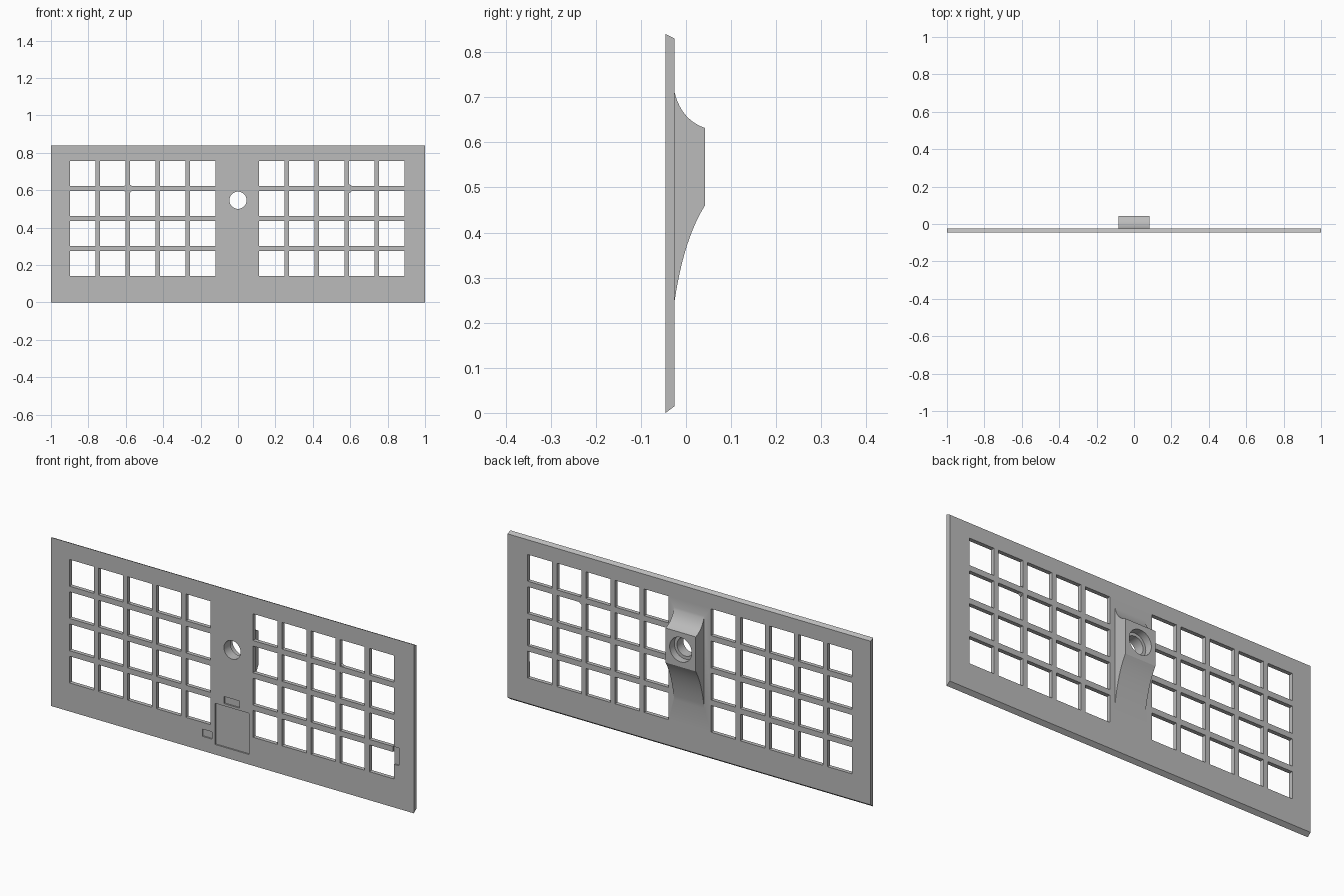
import bpy, bmesh, math
from mathutils import Matrix, Vector

if "Cube" in bpy.data.objects:
    bpy.data.objects.remove(bpy.data.objects["Cube"])

FRONT, BACK, BOSS = -0.045, -0.025, 0.042
HEIGHT = 0.84

grey = bpy.data.materials.new("plain grey")
grey.use_nodes = True
grey.diffuse_color = (0.5, 0.5, 0.5, 1)
grey.node_tree.nodes["Principled BSDF"].inputs["Base Color"].default_value = (0.5, 0.5, 0.5, 1)


def finish(name, bm):
    bmesh.ops.recalc_face_normals(bm, faces=bm.faces)
    mesh = bpy.data.meshes.new(name)
    bm.to_mesh(mesh)
    bm.free()
    mesh.materials.append(grey)
    obj = bpy.data.objects.new(name, mesh)
    bpy.context.collection.objects.link(obj)
    return obj


def extrude_profile(name, points, half_width):
    """Extrude a closed (y, z) outline along x."""
    bm = bmesh.new()
    face = bm.faces.new([bm.verts.new((-half_width, y, z)) for y, z in points])
    new = bmesh.ops.extrude_face_region(bm, geom=[face])["geom"]
    bmesh.ops.translate(bm, vec=(2 * half_width, 0, 0),
                        verts=[v for v in new if isinstance(v, bmesh.types.BMVert)])
    return finish(name, bm)


def add_box(bm, x0, x1, y0, y1, z0, z1):
    mat = Matrix.Translation(((x0 + x1) / 2, (y0 + y1) / 2, (z0 + z1) / 2))
    bmesh.ops.create_cube(bm, size=1, matrix=mat @ Matrix.Diagonal((x1 - x0, y1 - y0, z1 - z0, 1)))


def add_cylinder(bm, x, z, radius, y0, y1, sides):
    mat = Matrix.Translation((x, (y0 + y1) / 2, z)) @ Matrix.Rotation(math.pi / 2, 4, "X")
    bmesh.ops.create_cone(bm, cap_ends=True, segments=sides, radius1=radius, radius2=radius,
                          depth=y1 - y0, matrix=mat)


def combine(target, tool, operation):
    tool.hide_render = True
    mod = target.modifiers.new(operation.lower(), "BOOLEAN")
    mod.operation, mod.solver, mod.object = operation, "EXACT", tool
    bpy.context.view_layer.objects.active = target
    bpy.ops.object.modifier_apply(modifier=mod.name)
    bpy.data.objects.remove(tool)


def curve(a, b, c, steps=12):
    a, b, c = Vector(a), Vector(b), Vector(c)
    for i in range(steps + 1):
        t = i / steps
        yield tuple(a * (1 - t) ** 2 + b * 2 * t * (1 - t) + c * t * t)


# Plate with chamfered top and bottom edges
panel = extrude_profile("grille_panel", [(FRONT, 0), (BACK, 0.015),
                                         (BACK, HEIGHT - 0.01), (FRONT, HEIGHT)], 1)

# Two banks of square openings
bm = bmesh.new()
for start in (-0.898, 0.113):
    for col in range(5):
        for row in range(4):
            x, z = start + col * 0.1605, 0.142 + row * 0.1605
            add_box(bm, x, x + 0.135, -0.1, 0.1, z, z + 0.133)
combine(panel, finish("window_cutter", bm), "DIFFERENCE")

# Rear boss with concave ramps
outline = list(curve((BACK, 0.25), (-0.005, 0.385), (BOSS, 0.46)))
outline += list(curve((BOSS, 0.632), (-0.01, 0.65), (BACK, 0.71)))
outline += [(BACK - 0.01, 0.71), (BACK - 0.01, 0.25)]
combine(panel, extrude_profile("boss", outline, 0.083), "UNION")

# Screw hole, then its wider counterbore
for radius, depth in ((0.046, -0.1), (0.061, 0.005)):
    bm = bmesh.new()
    add_cylinder(bm, 0, 0.546, radius, depth, 0.1, 48)
    combine(panel, finish("hole_cutter", bm), "DIFFERENCE")

# Shallow recesses on the front
bm = bmesh.new()
for x0, x1, z0, z1 in ((-0.095, 0.093, 0.05, 0.255), (-0.165, -0.112, 0.072, 0.108),
                       (-0.045, 0.04, 0.267, 0.302), (0.885, 0.918, 0.215, 0.303)):
    add_box(bm, x0, x1, -0.1, FRONT + 0.007, z0, z1)
combine(panel, finish("recess_cutter", bm), "DIFFERENCE")

# Small round pads where the bars cross
for side, name in ((-1, "right_pad"), (1, "left_pad")):
    bm = bmesh.new()
    add_cylinder(bm, side * 0.588, 0.608, 0.024, FRONT + 0.004, BACK - 0.002, 16)
    finish(name, bm)

# Smooth the curved surfaces, keep the edges sharp
bpy.ops.object.select_all(action="DESELECT")
panel.select_set(True)
bpy.context.view_layer.objects.active = panel
bpy.ops.object.shade_smooth_by_angle(angle=math.radians(30))
